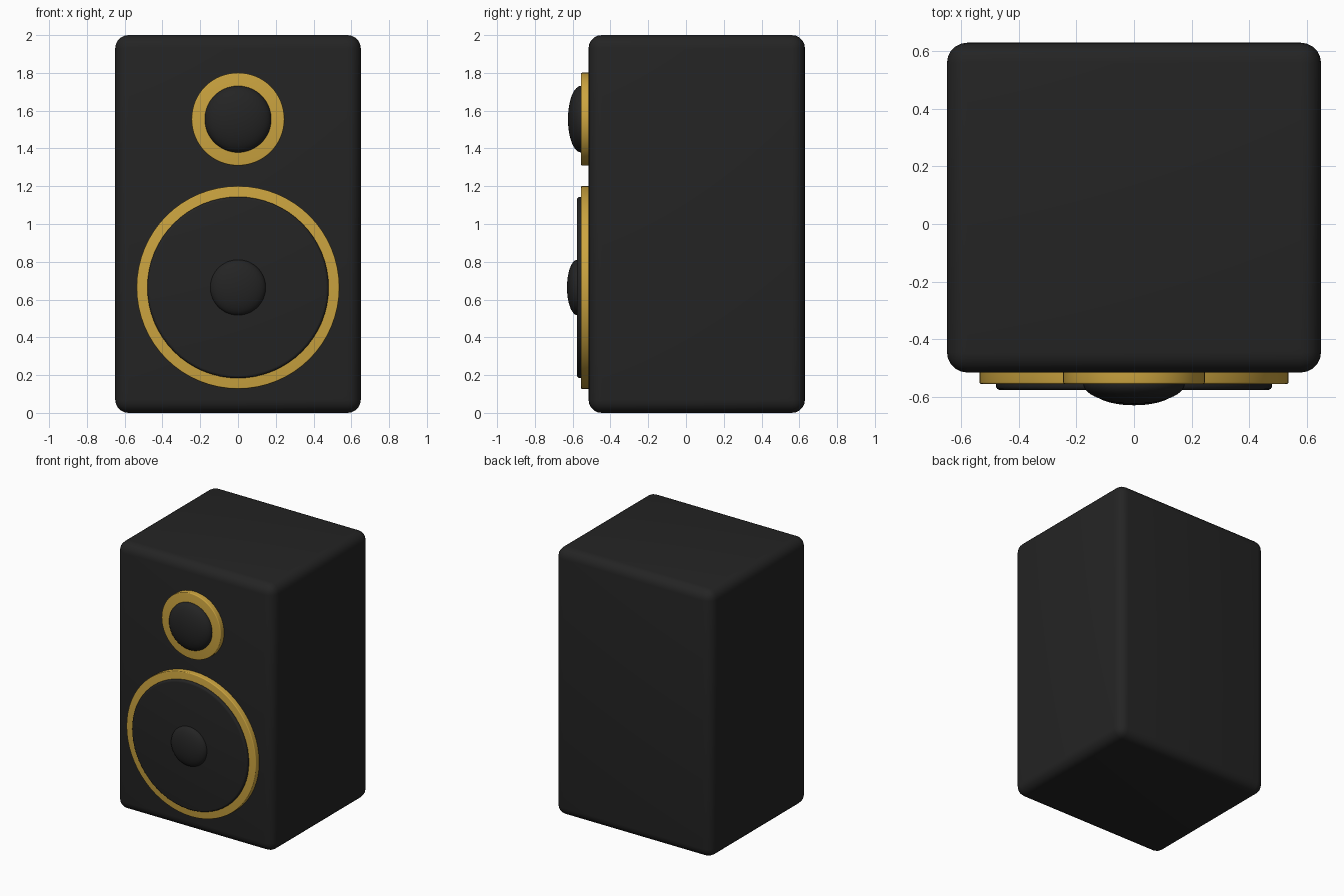
import bpy, bmesh, math

if "Cube" in bpy.data.objects:
    bpy.data.objects.remove(bpy.data.objects["Cube"])


def material(name, rgb):
    m = bpy.data.materials.new(name)
    m.diffuse_color = (*rgb, 1)
    m.use_nodes = True
    m.node_tree.nodes["Principled BSDF"].inputs["Base Color"].default_value = m.diffuse_color
    return m


BLACK = material("matte black", (0.0175, 0.0175, 0.0175))
GOLD = material("gold", (0.60, 0.37, 0.05))


def finish(name, bm, mat, angle=35):
    bmesh.ops.recalc_face_normals(bm, faces=bm.faces)
    mesh = bpy.data.meshes.new(name)
    bm.to_mesh(mesh)
    bm.free()
    mesh.materials.append(mat)
    ob = bpy.data.objects.new(name, mesh)
    bpy.context.collection.objects.link(ob)
    bpy.ops.object.select_all(action='DESELECT')
    ob.select_set(True)
    bpy.context.view_layer.objects.active = ob
    bpy.ops.object.shade_smooth_by_angle(angle=math.radians(angle))
    return ob


def lathe(name, z, profile, mat, steps=64):
    """Spin (radius, y) points about the front-back axis at height z."""
    bm = bmesh.new()
    vs = [bm.verts.new((r, y, z)) for r, y in profile]
    es = [bm.edges.new(p) for p in zip(vs, vs[1:])]
    bmesh.ops.spin(bm, geom=vs + es, cent=(0, 0, z), axis=(0, 1, 0),
                   angle=2 * math.pi, steps=steps)
    bmesh.ops.remove_doubles(bm, verts=bm.verts, dist=1e-5)
    return finish(name, bm, mat)


def disc(name, z, radius, front, bevel, mat, back=-0.50):
    """Closed disc with a rounded front rim."""
    rim = [(radius - bevel + bevel * math.cos(a), front + bevel - bevel * math.sin(a))
           for a in (i * math.pi / 8 for i in range(5))]
    return lathe(name, z, [(0, back), (radius, back)] + rim + [(0, front)], mat)


def dome(name, z, radius, base, depth, mat):
    """Flattened half ellipsoid bulging forward."""
    pts = [(radius * math.cos(a), base - depth * math.sin(a))
           for a in (i * math.pi / 24 for i in range(12))]
    return lathe(name, z, [(radius, base + 0.03)] + pts + [(0, base - depth)], mat)


# Cabinet: box with rounded edges
bm = bmesh.new()
bmesh.ops.create_cube(bm, size=1)
for v in bm.verts:
    v.co.x *= 1.3
    v.co.y = v.co.y * 1.146 + 0.057
    v.co.z = v.co.z * 2 + 1
bmesh.ops.bevel(bm, geom=bm.edges[:], offset=0.07, segments=5, profile=0.5,
                affect='EDGES', clamp_overlap=True)
finish("cabinet", bm, BLACK)

# Tweeter: gold surround and black dome
disc("tweeter_ring", 1.555, 0.246, -0.556, 0.006, GOLD)
dome("tweeter_dome", 1.555, 0.176, -0.556, 0.069, BLACK)

# Woofer: gold surround, black cone plate and dust cap
disc("woofer_ring", 0.664, 0.537, -0.556, 0.006, GOLD)
disc("woofer_cone", 0.664, 0.480, -0.577, 0.015, BLACK)
dome("woofer_cap", 0.664, 0.147, -0.575, 0.055, BLACK)
